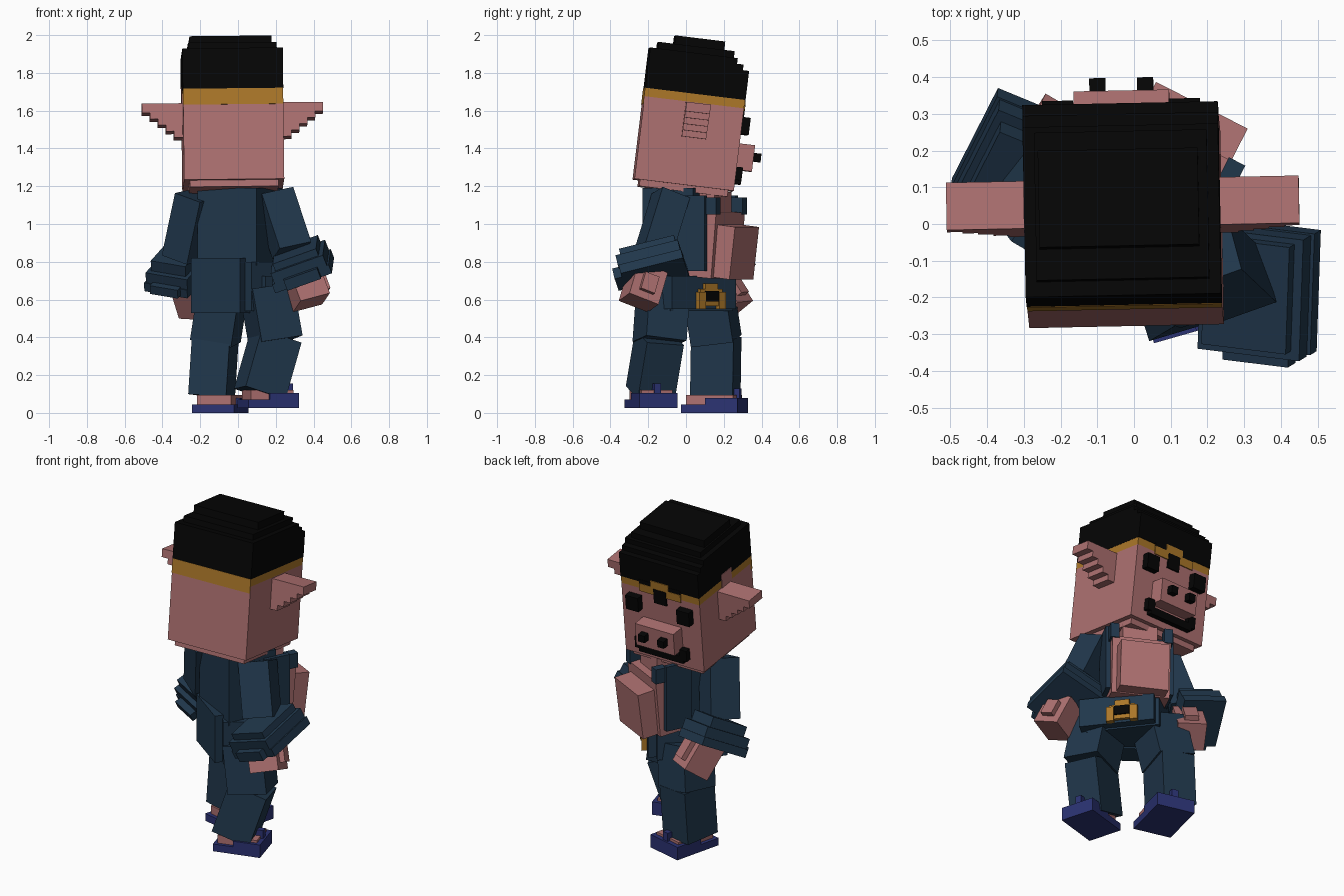
import bpy, bmesh
from math import radians
from mathutils import Matrix, Vector


def material(name, rgb):
    m = bpy.data.materials.new(name)
    m.diffuse_color = (*rgb, 1)
    return m


SKIN = material("pink skin", (0.42, 0.164, 0.164))
BLACK = material("black", (0.0015, 0.0015, 0.0015))
GOLD = material("gold", (0.41, 0.185, 0.022))
CLOTH = material("dark blue cloth", (0.0145, 0.038, 0.071))
SHOE = material("indigo sandal", (0.024, 0.032, 0.17))


def frame(loc, yaw=0, pitch=0, roll=0):
    return (Matrix.Translation(loc) @ Matrix.Rotation(radians(yaw), 4, 'Z')
            @ Matrix.Rotation(radians(pitch), 4, 'X') @ Matrix.Rotation(radians(roll), 4, 'Y'))


def part(name, mat, boxes, mtx):
    """One object made of boxes (x0, x1, y0, y1, z0, z1) in a local frame."""
    bm = bmesh.new()
    for x0, x1, y0, y1, z0, z1 in boxes:
        m = Matrix.Translation(((x0 + x1) / 2, (y0 + y1) / 2, (z0 + z1) / 2))
        s = Matrix.Diagonal((x1 - x0, y1 - y0, z1 - z0, 1))
        bmesh.ops.create_cube(bm, size=1, matrix=m @ s)
    me = bpy.data.meshes.new(name)
    bm.to_mesh(me)
    bm.free()
    me.materials.append(mat)
    ob = bpy.data.objects.new(name, me)
    ob.matrix_world = mtx
    bpy.context.collection.objects.link(ob)
    return ob


def limb_frame(p, q, yaw):
    """Frame at p whose z axis runs to q, with its y axis near the yaw heading."""
    p, q = Vector(p), Vector(q)
    z = (q - p).normalized()
    fwd = Matrix.Rotation(radians(yaw), 3, 'Z') @ Vector((0, 1, 0))
    x = fwd.cross(z).normalized()
    y = z.cross(x)
    return Matrix.Translation(p) @ Matrix((x, y, z)).transposed().to_4x4(), (q - p).length


def limb(name, mat, p, q, w, d, yaw):
    m, n = limb_frame(p, q, yaw)
    return part(name, mat, [(-w / 2, w / 2, -d / 2, d / 2, 0, n)], m)


def mirrored(boxes):
    return boxes + [(-b[1], -b[0], *b[2:]) for b in boxes]


# Head
H = frame((-0.025, -0.015, 1.205), 1.1, -7, -.6)
part("head", SKIN, [(-.265, .265, -.265, .265, 0, .44)], H)
part("jaw", SKIN, [(-.235, .235, -.235, .235, -.035, 0)], H)
part("snout", SKIN, [(-.13, .13, .26, .35, .115, .255)], H)
part("nostrils", BLACK, mirrored([(.043, .087, .34, .39, .17, .215)]), H)
part("eyes", BLACK, mirrored([(.13, .215, .26, .308, .305, .395)]), H)
part("mouth", BLACK, [(-.15, .15, .26, .30, .04, .085)]
     + mirrored([(.125, .175, .26, .30, .06, .13)]), H)
ear = [(.26, .48 - .042 * i, -.045, .085, .385 - .033 * i, .435 - .033 * i) for i in range(5)]
part("ears", SKIN, mirrored(ear), H)

# Hair with a shaved gold edge
part("hair_edge", GOLD, [(-.265, .265, -.265, .265, .44, .485),
                         (-.265, .265, -.268, -.25, .40, .485),
                         (-.06, .06, .25, .272, .465, .515)]
     + mirrored([(.042, .14, .25, .272, .425, .475)]), H)
part("hair", BLACK, [(-.266, .266, -.266, .268, .485, .64), (-.266, .266, -.266, .235, .64, .67),
                     (-.266, .266, -.266, .2, .67, .70),
                     (-.235, .235, -.225, .18, .70, .735), (-.225, .21, -.14, .125, .735, .78),
                     (-.042, .042, .25, .275, .375, .465)]
     + mirrored([(.06, .14, .25, .27, .475, .50)]), H)
part("hair_notch", SKIN, [(-.269, -.26, -.06, .04, .43, .52)], H)

# Torso: jacket open over a bare chest
T = frame((.02, 0, 0), -27)
part("jacket", CLOTH, [(-.175, .175, -.17, .13, .78, 1.19)], T)
part("jacket_lapels", CLOTH, mirrored([(.167, .195, .05, .21, .75, 1.15),
                                       (.13, .18, .20, .27, 1.05, 1.14)]), T)
part("chest", SKIN, [(-.168, .168, -.04, .11, -.18, .17)],
     frame(T @ Vector((0, .14, .90)), -27, -5))
part("neck", SKIN, [(-.10, .10, .05, .22, 1.05, 1.17)], T)
part("belly", SKIN, [(-.14, .14, -.13, 0, -.135, .145)],
     frame(T @ Vector((0, .345, .84)), -27, -7))

# Hips, belt and buckle
P = frame((.03, 0, 0), -52)
part("hips", CLOTH, [(-.20, .22, -.12, .15, .54, .80)], P)
part("belt", CLOTH, [(-.18, .25, -.05, .2, .55, .725)], P)
part("buckle", GOLD, [(-.075, .075, .195, .22, .565, .655), (-.042, .042, .195, .22, .65, .685),
                      (-.09, -.046, .195, .23, .55, .64), (.046, .09, .195, .23, .55, .64)], P)
part("buckle_center", BLACK, [(-.044, .044, .195, .228, .59, .645)], P)
part("jacket_tail", CLOTH, [(-.17, .15, -.19, -.05, .53, .82)], frame((0, 0, 0), -36))

# Legs: thigh, shin, foot and sandal on each side
legs = {"right": ((.15, -.12, .66), (.20, -.14, .38), (.115, -.19, .10), (.16, -.185, .025), -72, 1),
        "left": ((-.08, .12, .64), (-.12, .16, .38), (-.14, .155, .09), (-.095, .15, 0), -12, 1.1)}
for side, (hip, knee, ankle, foot, yaw, s) in legs.items():
    limb(side + "_thigh", CLOTH, hip, knee, .225, .23, yaw)
    limb(side + "_shin", CLOTH, (knee[0], knee[1], .40), ankle, .205, .23, yaw)
    F = frame(foot, yaw - 2) @ Matrix.Diagonal((s, s, 1, 1))
    part(side + "_foot", SKIN, [(-.085, .085, -.12, .115, .04, .095)], F)
    part(side + "_sandal", SHOE, [(-.105, .105, -.14, .14, 0, .045),
                                  (-.105, -.08, -.02, .14, .04, .08),
                                  (.08, .105, -.02, .14, .04, .08),
                                  (-.105, .105, .1, .14, .04, .08),
                                  (-.018, .018, .03, .13, .04, .13)], F)

# Arms: upper arm, and hand with thumb
arms = {"right": ((.19, -.08, 1.15), (.285, -.17, .86), (.375, -.24, .62), -75, .085),
        "left": ((-.22, -.01, 1.15), (-.29, .08, .82), (-.215, .235, .575), -30, .083)}
for side, (shoulder, elbow, hand, yaw, h) in arms.items():
    limb(side + "_upper_arm", CLOTH, shoulder, elbow, .16, .18, yaw)
    A, n = limb_frame(elbow, hand, yaw)
    part(side + "_hand", SKIN, [(-h, h, -h, h, .12, n + .04),
                                (-.04, .04, h, h + .03, .17, n)], A)

# Wide stepped sleeves, tilted up toward the front and outside
part("right_sleeve", CLOTH, [(-.16, .16, -.17, .17, -.08, -.03), (-.145, .15, -.175, .165, -.03, .03),
                             (-.12, .125, -.15, .15, .03, .07), (-.09, .10, -.21, .1, -.08, -.02)],
     frame((.325, -.18, .80), -2, 14, -20))
part("left_sleeve", CLOTH, [(-.13, .12, -.155, .155, -.08, -.03), (-.12, .12, -.15, .15, -.03, .03),
                            (-.10, .10, -.12, .12, .03, .09), (-.08, .08, -.19, .1, -.07, -.02)],
     frame((-.318, .16, .765), -27, 27, 10))
